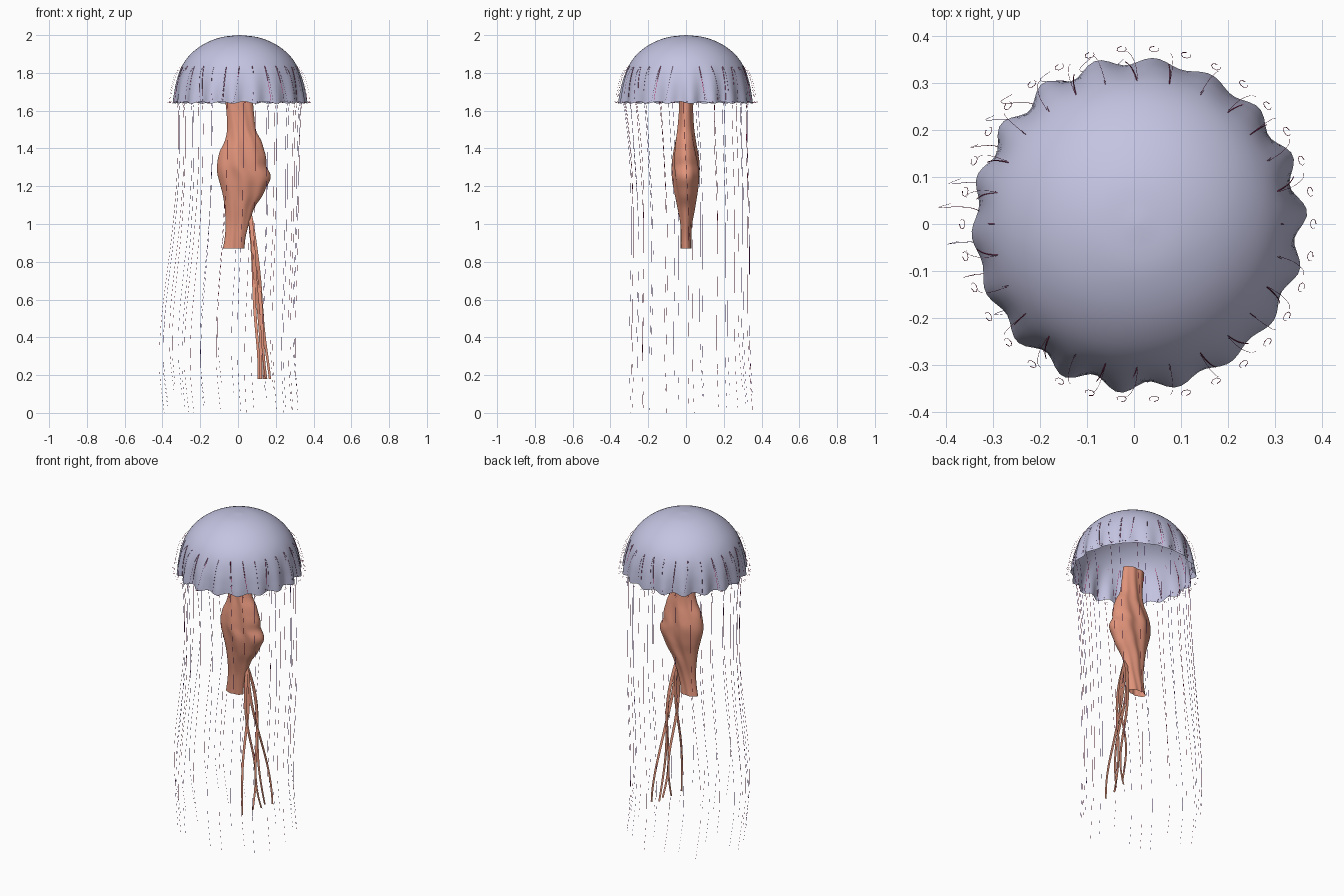
import bpy, bmesh, math, random
from mathutils import Vector

if "Cube" in bpy.data.objects:
    bpy.data.objects.remove(bpy.data.objects["Cube"])

random.seed(4)
TAU = math.tau
SCALLOPS, STREAKS, CURLS, TENTACLES = 18, 28, 34, 28
CX = 0.008  # sideways offset of the bell


def material(name, rgb):
    m = bpy.data.materials.new(name)
    m.diffuse_color = (*rgb, 1)
    m.use_nodes = True
    m.node_tree.nodes["Principled BSDF"].inputs["Base Color"].default_value = m.diffuse_color
    return m


lavender = material("lavender", (0.55, 0.55, 0.76))
coral = material("coral", (0.75, 0.295, 0.195))
crimson = material("crimson", (0.45, 0.03, 0.13))
violet = material("violet", (0.22, 0.07, 0.48))


def finish(name, bm, mats, angle=60):
    mesh = bpy.data.meshes.new(name)
    bmesh.ops.recalc_face_normals(bm, faces=bm.faces)
    bm.to_mesh(mesh)
    bm.free()
    for m in mats:
        mesh.materials.append(m)
    ob = bpy.data.objects.new(name, mesh)
    bpy.context.collection.objects.link(ob)
    bpy.context.view_layer.objects.active = ob
    ob.select_set(True)
    bpy.ops.object.shade_smooth_by_angle(angle=math.radians(angle))
    ob.select_set(False)
    return ob


def loft(bm, rings, closed=True, mat=0):
    """Skin a list of point rings with quads."""
    vs = [[bm.verts.new(p) for p in ring] for ring in rings]
    n = len(vs[0])
    for a, b in zip(vs, vs[1:]):
        for i in range(n if closed else n - 1):
            j = (i + 1) % n
            bm.faces.new((a[i], a[j], b[j], b[i])).material_index = mat
    return vs


def smooth_path(points, steps):
    """Catmull-Rom curve through points of any dimension."""
    p = [Vector(q) for q in points]
    p = [2 * p[0] - p[1]] + p + [2 * p[-1] - p[-2]]
    out = []
    for i in range(1, len(p) - 2):
        a, b, c, d = p[i - 1:i + 3]
        for k in range(steps):
            t = k / steps
            out.append(0.5 * (2 * b + (c - a) * t + (2 * a - 5 * b + 4 * c - d) * t * t
                              + (3 * b - a - 3 * c + d) * t ** 3))
    return out + [p[-2]]


def tube(bm, path, r0, r1, mat=0, sides=3):
    """Thin tube that tapers from r0 to r1."""
    rings = []
    for i, p in enumerate(path):
        tan = path[min(i + 1, len(path) - 1)] - path[max(i - 1, 0)]
        q = tan.to_track_quat('Z', 'X')
        r = r0 + (r1 - r0) * i / (len(path) - 1)
        rings.append([p + q @ Vector((r * math.cos(TAU * k / sides),
                                      r * math.sin(TAU * k / sides), 0))
                      for k in range(sides)])
    loft(bm, rings, mat=mat)


def polar(r, ang, z):
    return Vector((CX + r * math.cos(ang), r * math.sin(ang), z))


# Bell: revolved dome whose lower part flutes into scallops
profile = smooth_path([(0.004, 0, 2.0), (0.10, 0, 1.988), (0.19, 0, 1.952), (0.26, 0, 1.898),
                       (0.305, 0, 1.835), (0.331, 0, 1.76), (0.343, 0, 1.69), (0.348, 0, 1.643)], 4)


def bell_point(r, z, ang):
    t = max(0.0, min(1.0, (1.86 - z) / 0.2)) ** 1.4
    wave = math.cos(SCALLOPS * (ang - math.radians(84)))
    uneven = 0.8 + 0.3 * math.sin(3 * ang + 1)
    return polar(r + 0.013 * t * wave * uneven, ang, z - 0.006 * t ** 4 * wave)


bm = bmesh.new()
SEG = SCALLOPS * 8
vs = loft(bm, [[bell_point(p.x, p.z, TAU * i / SEG) for i in range(SEG)] for p in profile])
bm.faces.new(vs[0])
finish("bell", bm, [lavender])

# Oral column: flattened, folded sleeve (z, left, right, front, back)
sections = [
    (1.66, -0.068, 0.078, -0.032, 0.038), (1.58, -0.06, 0.085, -0.036, 0.036),
    (1.50, -0.058, 0.095, -0.045, 0.040), (1.44, -0.07, 0.122, -0.055, 0.048),
    (1.38, -0.098, 0.144, -0.064, 0.058), (1.32, -0.11, 0.147, -0.070, 0.068),
    (1.27, -0.11, 0.170, -0.070, 0.070), (1.21, -0.095, 0.160, -0.064, 0.066),
    (1.15, -0.080, 0.128, -0.054, 0.056), (1.08, -0.070, 0.085, -0.042, 0.044),
    (1.00, -0.066, 0.058, -0.030, 0.030), (0.93, -0.070, 0.040, -0.028, 0.026),
    (0.87, -0.080, 0.034, -0.028, 0.028)]
rings = []
for z, xl, xr, yf, yb in smooth_path(sections, 4):
    swell = max(0, 1 - abs(z - 1.28) / 0.25)
    xr += 0.005 * swell * math.sin(62 * z)
    ring = []
    for i in range(64):
        a = TAU * i / 64
        fold = 1 + 0.10 * math.sin(a) ** 2 * math.cos(7 * a + 14 * z)
        ring.append(((xl + xr) / 2 + (xr - xl) / 2 * math.cos(a),
                     (yf + yb) / 2 + (yb - yf) / 2 * math.sin(a) * fold, z))
    rings.append(ring)
bm = bmesh.new()
loft(bm, rings)
finish("oral_column", bm, [coral])

# Oral arms: slim flat ribbons that fan out front to back (end x, end y, wobble)
bm = bmesh.new()
for k, (ex, ey, wob) in enumerate([(0.108, -0.11, 0.02), (0.128, -0.04, -0.035), (0.15, 0.03, 0.035),
                                   (0.163, 0.09, -0.03), (0.137, 0.08, 0.03)]):
    rings = []
    for i in range(29):
        s = i / 28
        x = 0.06 + (ex - 0.06) * s ** 0.75 + 0.006 * math.sin(9 * s + k * 1.7) * s
        y = ey * s + wob * math.sin(TAU * s * 0.95)
        w = 0.011 - 0.005 * s
        rings.append([(x - w, y, 1.06 - 0.88 * s), (x + w, y, 1.06 - 0.88 * s)])
    loft(bm, rings, closed=False)
finish("oral_arms", bm, [coral])

# Bell streaks: thin lines weaving through the fluted wall, each with a finer outer thread
bm = bmesh.new()
for k in range(STREAKS):
    a = TAU * k / STREAKS
    skew = 0.4 * math.sin(5 * a)
    line = [polar(p.x, a + skew * (1.85 - p.z), p.z) for p in profile if 1.65 < p.z < 1.85]
    tube(bm, line, 0.0013, 0.0010)
    arc = [polar(r, a + t * skew, z) for r, z, t in
           [(0.31, 1.835, 0), (0.342, 1.79, 0.04), (0.364, 1.71, 0.12), (0.370, 1.655, 0.2)]]
    tube(bm, smooth_path(arc, 4), 0.0005, 0.0004)
finish("bell_streaks", bm, [crimson])

# Rim curls: tiny loops just outside the scalloped edge
bm = bmesh.new()
for k in range(CURLS):
    a = TAU * k / CURLS
    loop = [polar(0.374 + 0.006 * math.cos(t), a + 0.028 * math.sin(t), 1.645 + 0.004 * math.sin(t + k))
            for t in (TAU * i / 7 for i in range(7))]
    tube(bm, loop, 0.0009, 0.0006)
finish("rim_curls", bm, [crimson])

# Tentacles: hair-thin threads trailing from under the rim
bm = bmesh.new()
for k in range(TENTACLES):
    a = TAU * (k + random.uniform(-0.3, 0.3)) / TENTACLES
    c, s = math.cos(a), math.sin(a)
    pts = [polar(0.338, a, 1.655), polar(0.325, a, 1.60)]
    end = 0.0 if k % 4 == 2 else random.uniform(0.0, 0.16)
    sway = random.uniform(0.8, 1.15)
    phase = random.uniform(-0.4, 0.4)
    for i in range(1, 8):
        u = i / 7
        z = 1.60 + (end - 1.60) * u
        lean = -0.085 * sway * math.sin(math.pi * min(1, u ** 1.6) * 0.75) * max(0.1, 0.3 - 0.7 * c)
        drift = 0.045 * sway * u ** 1.5 + 0.015 * math.sin(5 * u + phase)
        r = 0.322 - 0.012 * math.sin(math.pi * u)
        pts.append((CX + r * c + lean + 0.015 * math.sin(6 * u + phase) * u,
                    r * s + drift, z))
    tube(bm, smooth_path(pts, 4), 0.0010, 0.0004, mat=k % 2)
finish("tentacles", bm, [crimson, violet])
